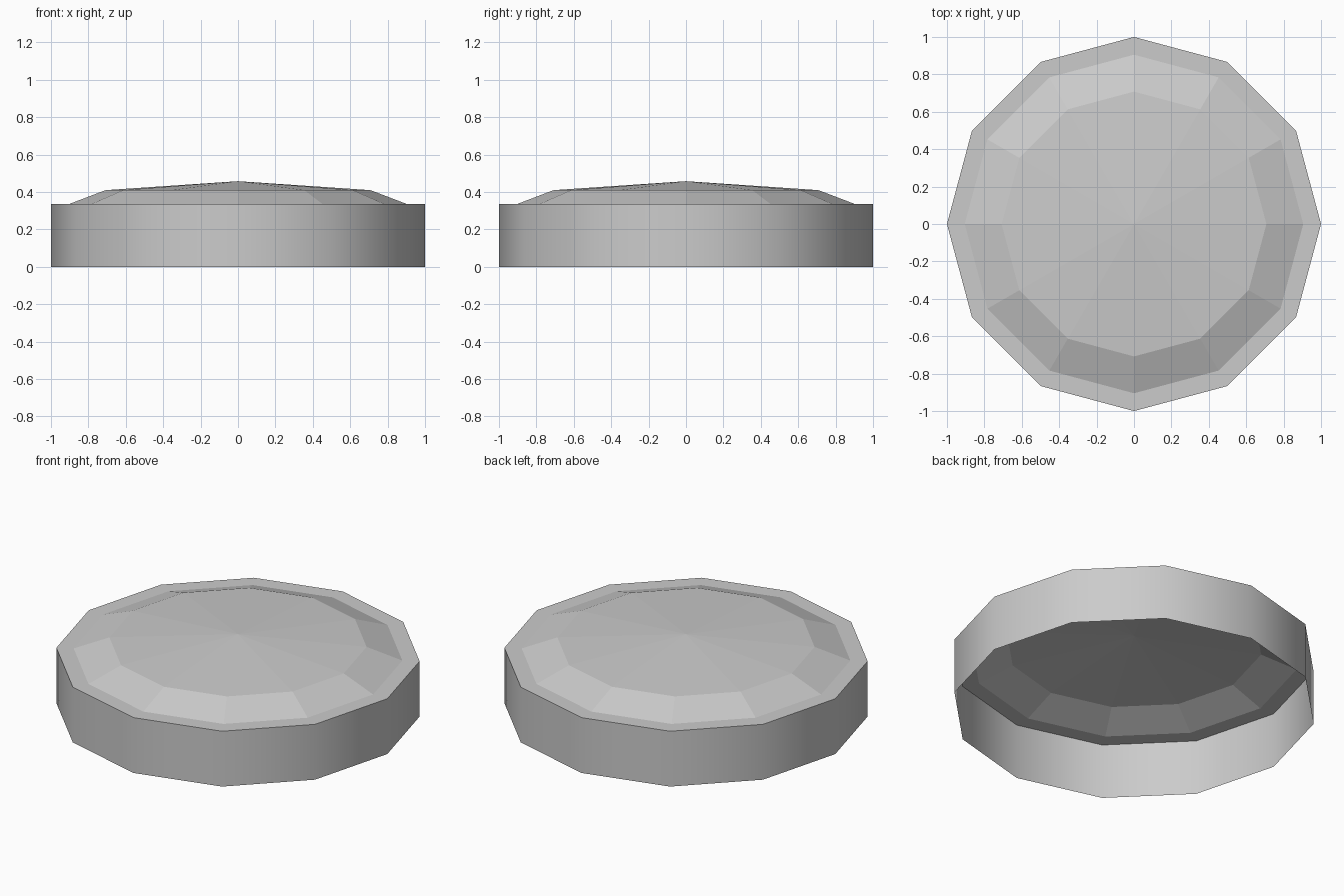
import bpy
import math

cube = bpy.data.objects.get("Cube")
if cube:
    bpy.data.objects.remove(cube)

SIDES = 12
RIM_Z = 0.335

grey = bpy.data.materials.new("light_grey")
grey.use_nodes = True
colour = (0.6, 0.6, 0.6, 1)
grey.diffuse_color = colour
grey.node_tree.nodes["Principled BSDF"].inputs["Base Color"].default_value = colour


def ring(radius, z):
    steps = [2 * math.pi * i / SIDES for i in range(SIDES)]
    return [(radius * math.cos(a), radius * math.sin(a), z) for a in steps]


def lathe(name, profile, apex=None, smooth=False):
    """Open shell through the rings of a (radius, z) profile, with an optional apex."""
    verts = [v for r, z in profile for v in ring(r, z)]
    faces = []
    for k in range(len(profile) - 1):
        a, b = k * SIDES, (k + 1) * SIDES
        for i in range(SIDES):
            j = (i + 1) % SIDES
            faces.append((a + i, a + j, b + j, b + i))
    if apex is not None:
        last = len(verts) - SIDES
        verts.append((0, 0, apex))
        for i in range(SIDES):
            faces.append((last + i, last + (i + 1) % SIDES, len(verts) - 1))
    mesh = bpy.data.meshes.new(name)
    mesh.from_pydata(verts, [], faces)
    mesh.materials.append(grey)
    for face in mesh.polygons:
        face.use_smooth = smooth
    obj = bpy.data.objects.new(name, mesh)
    bpy.context.collection.objects.link(obj)
    return obj


# Smooth outer wall, open at the bottom
lathe("side_wall", [(1, 0), (1, RIM_Z)], smooth=True)

# Faceted lid: flat rim, sloped band, shallow cone
lathe("faceted_lid", [(1, RIM_Z), (0.905, RIM_Z), (0.708, 0.41)], apex=0.458)
